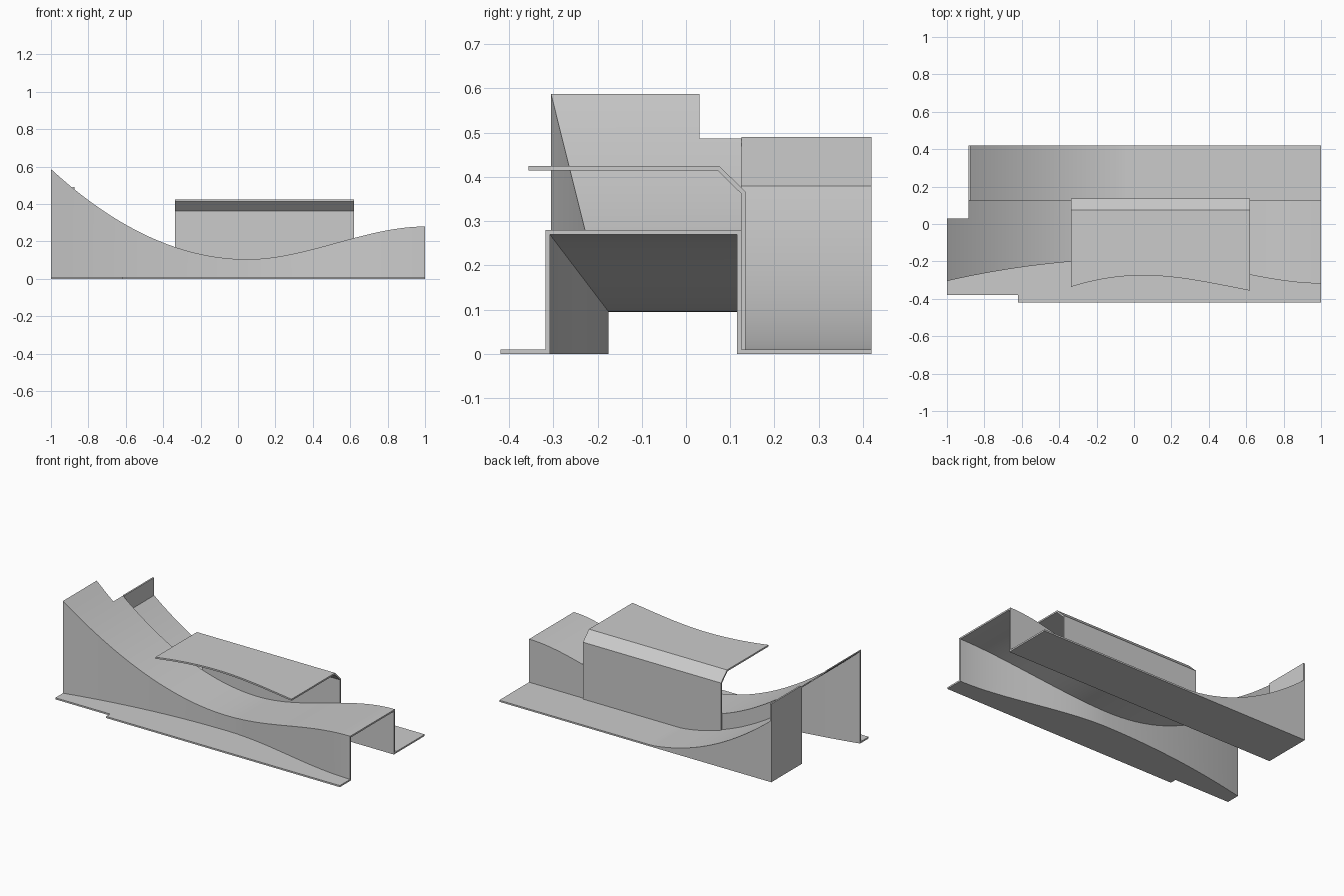
import bpy, bmesh, math

cube = bpy.data.objects.get("Cube")
if cube:
    bpy.data.objects.remove(cube, do_unlink=True)

# One plain grey finish
grey = bpy.data.materials.new("plain grey")
grey.use_nodes = True
grey.diffuse_color = (0.6, 0.6, 0.6, 1)
grey.node_tree.nodes["Principled BSDF"].inputs["Base Color"].default_value = (0.6, 0.6, 0.6, 1)

T = 0.01        # sheet thickness
LOW = 0.05      # x of the dip
NOTCH = -0.885  # x where the back side starts


def dip(x, base, left, right):
    """Parabola left of the dip, soft S-curve right of it."""
    if x < LOW:
        return base + left * ((LOW - x) / (1 + LOW)) ** 2
    t = (x - LOW) / (1 - LOW)
    return base + right * t * t * (3 - 2 * t)


def height(x):
    return dip(x, 0.105, 0.482, 0.175)


def stations(a, b, n):
    return [a + (b - a) * i / n for i in range(n + 1)]


def loft(name, xs, section):
    """Skin a closed y-z section along x and cap both ends."""
    bm = bmesh.new()
    rings = [[bm.verts.new((x, y, z)) for y, z in section(x)] for x in xs]
    n = len(rings[0])
    for a, b in zip(rings, rings[1:]):
        for i in range(n):
            j = (i + 1) % n
            bm.faces.new((a[i], a[j], b[j], b[i]))
    bm.faces.new(rings[0])
    bm.faces.new(rings[-1])
    bmesh.ops.recalc_face_normals(bm, faces=bm.faces)
    mesh = bpy.data.meshes.new(name)
    bm.to_mesh(mesh)
    bm.free()
    obj = bpy.data.objects.new(name, mesh)
    bpy.context.collection.objects.link(obj)
    mesh.materials.append(grey)
    return obj


def box(name, x0, x1, y0, y1, z0, z1):
    return loft(name, [x0, x1], lambda x: [(y0, z0), (y1, z0), (y1, z1), (y0, z1)])


def activate(obj):
    bpy.ops.object.select_all(action='DESELECT')
    obj.select_set(True)
    bpy.context.view_layer.objects.active = obj


def cut(obj, cutter):
    activate(obj)
    mod = obj.modifiers.new("cut", 'BOOLEAN')
    mod.operation = 'DIFFERENCE'
    mod.solver = 'EXACT'
    mod.object = cutter
    bpy.ops.object.modifier_apply(modifier=mod.name)
    bpy.data.objects.remove(cutter, do_unlink=True)


def smooth(obj):
    activate(obj)
    bpy.ops.object.shade_smooth_by_angle(angle=math.radians(30))


# Channel: front flange, curved front wall, curved top and back wall
def channel_section(x):
    f, h = dip(x, -0.185, -0.12, -0.133), height(x)
    b = 0.125
    return [(-0.42, 0), (f + T, 0), (f + T, h - T), (b - T, h - T), (b - T, 0),
            (b, 0), (b, h), (f, h), (f, T), (-0.42, T)]


channel = loft("channel", stations(-1, 1, 80), channel_section)
cut(channel, box("notch_cutter", -1.2, NOTCH, 0.03, 0.6, -0.2, 1))
cut(channel, box("flange_cutter", -1.2, -0.62, -0.6, -0.38, -0.2, 0.1))
smooth(channel)


# Back ledge: flat plate that sweeps up into a solid ramp
def ledge_section(x):
    z = max(T, height(x) - 0.1) if x < LOW else T
    return [(0.125, 0), (0.42, 0), (0.42, z), (0.125, z)]


ledge = loft("back_ledge", stations(NOTCH + T, LOW, 40) + [1], ledge_section)
smooth(ledge)

# Upright end plate closing the ramp
box("end_plate", NOTCH, NOTCH + T, 0.125, 0.42, 0, 0.49)


# Cover: bent sheet standing on the ledge and reaching over the channel
def cover_section(x):
    f = dip(x, -0.275, -0.45, -0.125)
    return [(f, 0.425), (0.075, 0.425), (0.135, 0.366), (0.135, T),
            (0.125, T), (0.125, 0.362), (0.071, 0.415), (f, 0.415)]


cover = loft("cover", stations(-0.337, 0.62, 40), cover_section)
smooth(cover)
